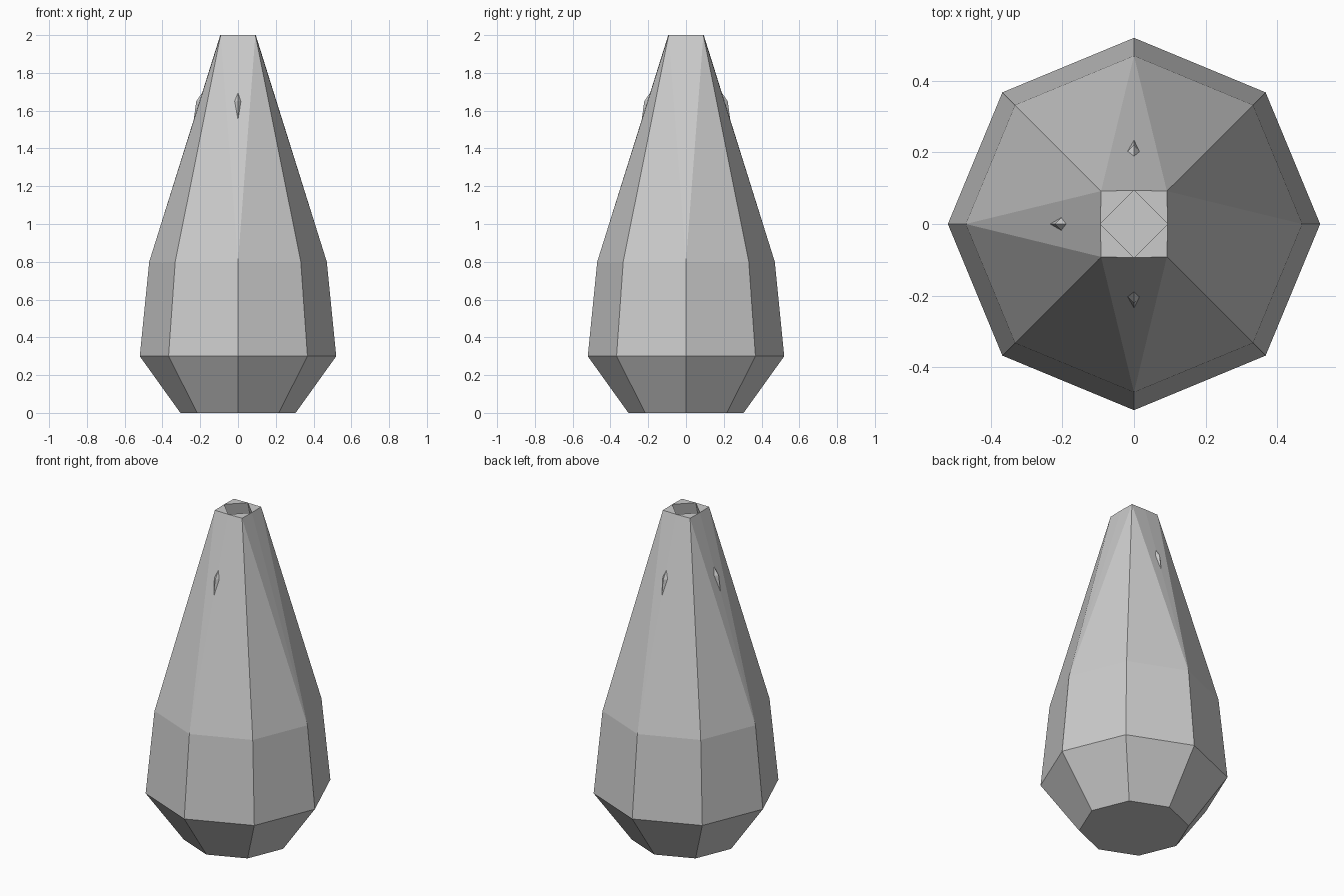
import bpy, bmesh, math

if "Cube" in bpy.data.objects:
    bpy.data.objects.remove(bpy.data.objects["Cube"])


def ring(bm, radii, z, step, start=0.0):
    n = len(radii)
    return [bm.verts.new((r * math.cos(start + i * step), r * math.sin(start + i * step), z))
            for i, r in enumerate(radii)]


def bridge(bm, a, b):
    n = len(a)
    for i in range(n):
        j = (i + 1) % n
        bm.faces.new((a[i], a[j], b[j], b[i]))


def finish(bm, name):
    mesh = bpy.data.meshes.new(name)
    bm.to_mesh(mesh)
    bm.free()
    obj = bpy.data.objects.new(name, mesh)
    bpy.context.collection.objects.link(obj)
    return obj


# Faceted eight-sided vase with a square neck and a diamond-shaped cavity
bm = bmesh.new()
eighth, quarter = math.pi / 4, math.pi / 2
foot, belly, shoulder = [ring(bm, [r] * 8, z, eighth)
                         for r, z in ((0.305, 0), (0.52, 0.3), (0.47, 0.8))]
bm.faces.new(foot[::-1])
bridge(bm, foot, belly)
bridge(bm, belly, shoulder)

# Taper from the octagon to the square neck
corners = ring(bm, [0.13] * 4, 2.0, quarter, eighth)
mouth = ring(bm, [0.094] * 4, 2.0, quarter)
for i in range(4):
    side, diag, after = shoulder[2 * i], shoulder[2 * i + 1], shoulder[(2 * i + 2) % 8]
    bm.faces.new((side, diag, corners[i]))
    bm.faces.new((diag, after, corners[i]))
    bm.faces.new((side, corners[i], mouth[i]))
    bm.faces.new((side, mouth[i], corners[i - 1]))
    # Flat triangular rim pieces
    bm.faces.new((mouth[i], corners[i], mouth[(i + 1) % 4]))

# Cavity walls, whose corners just break through on three sides
upper = mouth
for z, r, r_right in ((1.73, 0.165, 0.16), (1.65, 0.221, 0.185),
                      (1.54, 0.236, 0.21), (1.2, 0.25, 0.25)):
    lower = ring(bm, [r_right, r, r, r], z, quarter)
    bridge(bm, upper, lower)
    upper = lower
bm.faces.new(upper)
bmesh.ops.recalc_face_normals(bm, faces=bm.faces)
finish(bm, "vase")
